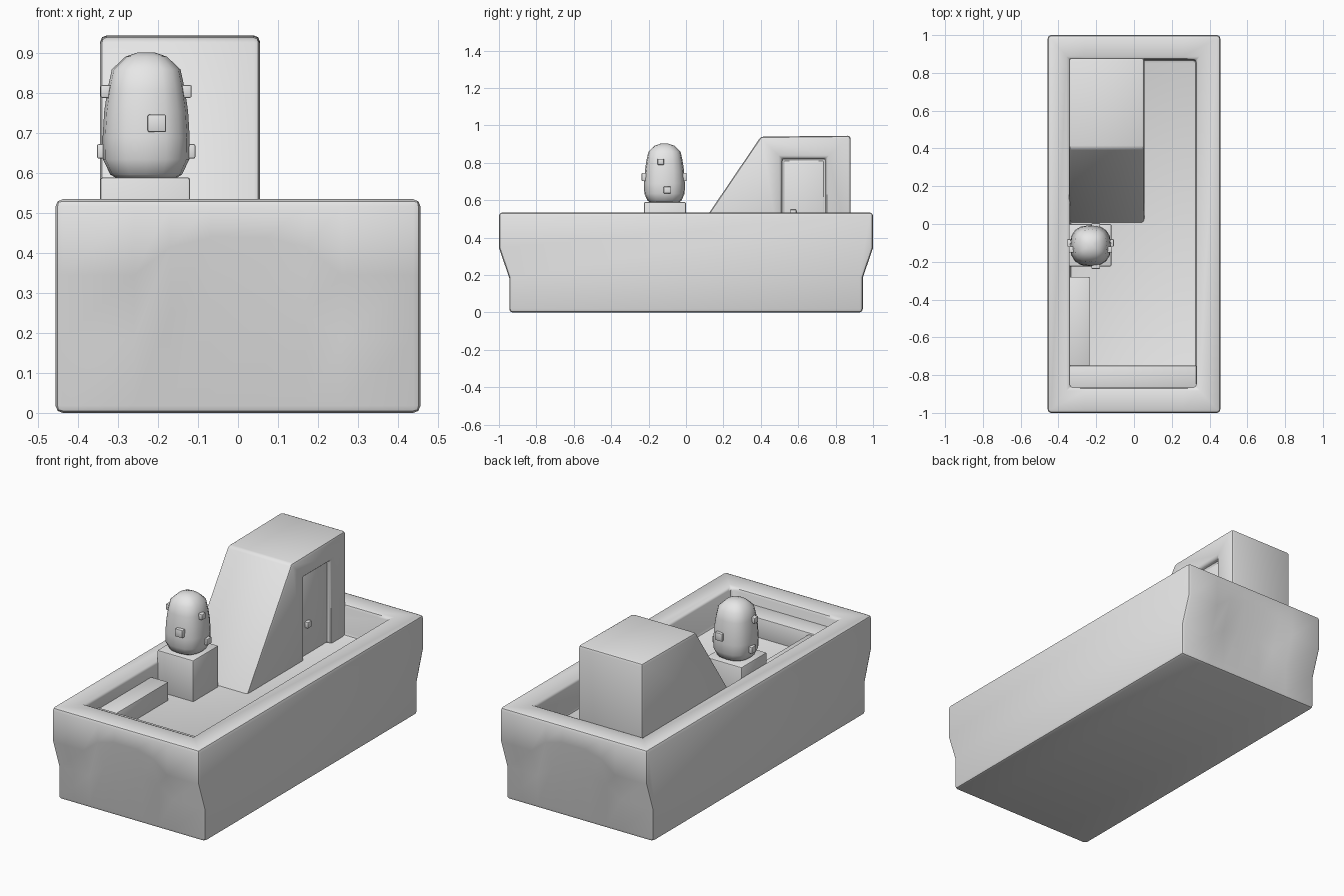
import bpy, bmesh
from math import cos, sin, pi, radians, copysign

if "Cube" in bpy.data.objects:
    bpy.data.objects.remove(bpy.data.objects["Cube"])

grey = bpy.data.materials.new("plain_grey")
grey.use_nodes = True
COLOUR = (0.8, 0.8, 0.8, 1)
grey.diffuse_color = COLOUR
grey.node_tree.nodes["Principled BSDF"].inputs["Base Color"].default_value = COLOUR

DECK, RIM = 0.36, 0.535


def loft(name, rings):
    """Object made from matching closed rings, capped at both ends."""
    bm = bmesh.new()
    loops = [[bm.verts.new(p) for p in ring] for ring in rings]
    n = len(loops[0])
    for a, b in zip(loops, loops[1:]):
        for i in range(n):
            j = (i + 1) % n
            bm.faces.new((a[i], a[j], b[j], b[i]))
    bm.faces.new(loops[0])
    bm.faces.new(loops[-1])
    bmesh.ops.recalc_face_normals(bm, faces=bm.faces)
    mesh = bpy.data.meshes.new(name)
    bm.to_mesh(mesh)
    bm.free()
    mesh.materials.append(grey)
    obj = bpy.data.objects.new(name, mesh)
    bpy.context.collection.objects.link(obj)
    return obj


def box(name, x, y, z):
    return loft(name, [[(x[0], y[0], h), (x[1], y[0], h), (x[1], y[1], h), (x[0], y[1], h)] for h in z])


def finish(obj, bevel=0.0, cutter=None, segments=2, angle=35):
    """Cut, round the edges and smooth the shading."""
    bpy.ops.object.select_all(action='DESELECT')
    bpy.context.view_layer.objects.active = obj
    obj.select_set(True)
    if cutter:
        mod = obj.modifiers.new("cut", 'BOOLEAN')
        mod.object, mod.operation, mod.solver = cutter, 'DIFFERENCE', 'EXACT'
        bpy.ops.object.modifier_apply(modifier="cut")
        bpy.data.objects.remove(cutter)
    if bevel:
        mod = obj.modifiers.new("round", 'BEVEL')
        mod.width, mod.segments = bevel, segments
        mod.limit_method, mod.angle_limit = 'ANGLE', radians(40)
        bpy.ops.object.modifier_apply(modifier="round")
    bpy.ops.object.shade_smooth_by_angle(angle=radians(angle))


# Hull: both ends step inward below an arched line
half = [(0.457, 0.185, 0.345), (0.26, 0.185, 0.345), (0.17, 0.247, 0.415), (0.07, 0.27, 0.44)]
columns = [(-x, lo, hi) for x, lo, hi in half] + half[::-1]
sections = []
for x, lo, hi in columns:
    side = [(0.945, 0), (0.945, lo), (1, hi), (1, RIM)]
    sections.append([(x, -y, z) for y, z in side] + [(x, y, z) for y, z in side[::-1]])
hull = loft("hull", sections)
well = box("well_cutter", (-0.34, 0.33), (-0.865, 0.87), (DECK, 0.8))
finish(hull, 0.018, well)

# Cabin with a sloping front and a recessed doorway
outline = [(0, DECK - 0.01), (0.4, 0.94), (0.88, 0.945), (0.88, DECK - 0.01)]
cabin = loft("cabin", [[(x, y, z) for y, z in outline] for x in (-0.345, 0.055)])
doorway = box("door_cutter", (0.025, 0.2), (0.51, 0.75), (0.2, 0.825))
finish(cabin, 0.015, doorway)
finish(box("door", (0.01, 0.027), (0.525, 0.735), (DECK, 0.81)), 0.004)
finish(box("door_handle", (0.02, 0.047), (0.555, 0.59), (0.515, 0.55)), 0.005)

# Deck furniture
finish(box("front_bench", (-0.34, 0.33), (-0.87, -0.75), (DECK - 0.01, 0.47)), 0.004)
finish(box("side_bench", (-0.345, -0.235), (-0.752, -0.28), (DECK - 0.01, 0.462)), 0.006)
finish(box("pedestal", (-0.345, -0.12), (-0.225, 0), (DECK - 0.01, 0.59)), 0.007)

# Rounded figure on the pedestal
CX, CY, SIDES = -0.23, -0.115, 16
profile = [(0.588, 0.075), (0.597, 0.09), (0.635, 0.108), (0.69, 0.109), (0.755, 0.105),
           (0.81, 0.097), (0.86, 0.086), (0.892, 0.052), (0.903, 0.02)]


def squircle(r, z):
    ring = []
    for i in range(SIDES):
        a = 2 * pi * i / SIDES
        c, s = cos(a), sin(a)
        ring.append((CX + r * copysign(abs(c) ** 0.8, c), CY + r * copysign(abs(s) ** 0.8, s), z))
    return ring


finish(loft("figure_body", [squircle(r, z) for z, r in profile]), angle=60)


# Small square studs on the figure
def stud(name, x, y, z, sx, sy, sz):
    finish(box(name, (x - sx, x + sx), (y - sy, y + sy), (z - sz, z + sz)), 0.004)


stud("front_stud", -0.203, -0.222, 0.725, 0.023, 0.015, 0.022)
stud("back_stud", -0.203, -0.008, 0.725, 0.023, 0.012, 0.022)
for side, label in ((1, "left"), (-1, "right")):
    stud(label + "_upper_stud", CX + side * 0.1, -0.135, 0.805, 0.014, 0.017, 0.016)
    stud(label + "_lower_stud", CX + side * 0.111, -0.1, 0.655, 0.012, 0.02, 0.018)
